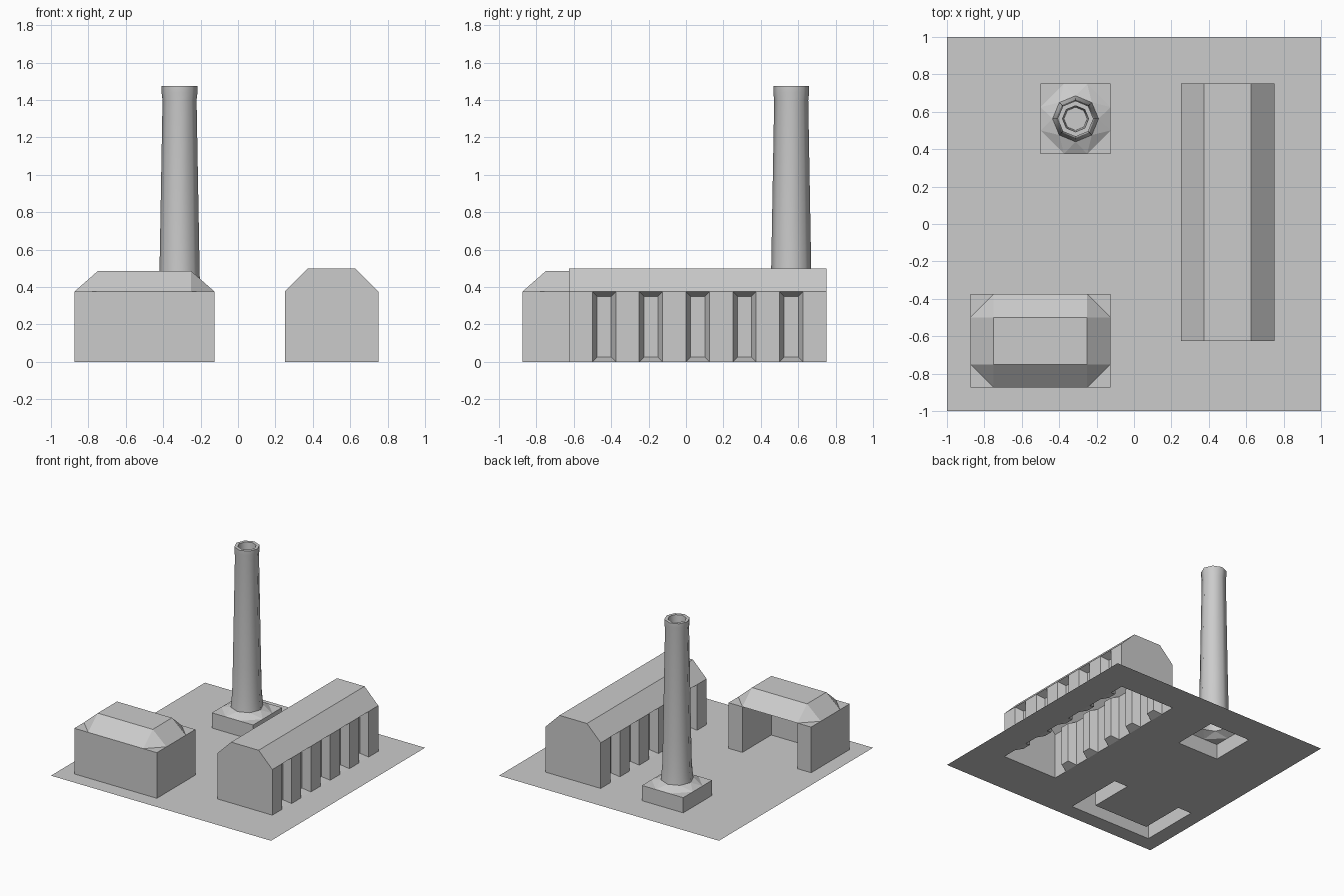
import bpy, bmesh, math
from mathutils import Vector

cube = bpy.data.objects.get("Cube")
if cube:
    bpy.data.objects.remove(cube, do_unlink=True)

grey = bpy.data.materials.new("plain_grey")
grey.use_nodes = True
COLOUR = (0.6, 0.6, 0.6, 1)
grey.diffuse_color = COLOUR
grey.node_tree.nodes["Principled BSDF"].inputs["Base Color"].default_value = COLOUR


def face(bm, *points):
    return bm.faces.new([bm.verts.new(p) for p in points])


def walls(bm, outline, z0, z1):
    """Upright walls along a closed anticlockwise outline."""
    for (ax, ay), (bx, by) in zip(outline, outline[1:] + outline[:1]):
        face(bm, (ax, ay, z0), (bx, by, z0), (bx, by, z1), (ax, ay, z1))


def rect(x0, y0, x1, y1):
    return [(x0, y0), (x1, y0), (x1, y1), (x0, y1)]


def cut_corners(x0, y0, x1, y1, c):
    """Anticlockwise octagon made by cutting a rectangle's corners."""
    return [(x1, y0 + c), (x1, y1 - c), (x1 - c, y1), (x0 + c, y1),
            (x0, y1 - c), (x0, y0 + c), (x0 + c, y0), (x1 - c, y0)]


def corner_ledges(bm, x0, y0, x1, y1, c, z):
    """Flat triangles between a rectangle and its corner-cut octagon."""
    for x, sx in ((x0, 1), (x1, -1)):
        for y, sy in ((y0, 1), (y1, -1)):
            tri = [(x, y, z), (x + sx * c, y, z), (x, y + sy * c, z)]
            face(bm, *(tri if sx * sy > 0 else tri[::-1]))


def finish(bm, name):
    bmesh.ops.remove_doubles(bm, verts=bm.verts, dist=0.0005)
    mesh = bpy.data.meshes.new(name)
    bm.to_mesh(mesh)
    bm.free()
    mesh.materials.append(grey)
    obj = bpy.data.objects.new(name, mesh)
    bpy.context.collection.objects.link(obj)
    return obj


T = 0.125          # module: wall thickness, recess width
EAVE = 3 * T
HALL = (0.25, -0.625, 0.75, 0.75)
HOUSE = (-0.875, -0.875, -0.125, -0.375)
BASE = (-0.5, 0.375, -0.125, 0.75)

# Ground sheet, left open beneath the walls
hx0, hy0, hx1, hy1 = HOUSE
holes = [HALL, BASE, (hx0, hy0, hx1, hy0 + T),
         (hx0, hy0, hx0 + T, hy1), (hx1 - T, hy0, hx1, hy1)]
xs = sorted({-1, 1} | {h[i] for h in holes for i in (0, 2)})
ys = sorted({-1, 1} | {h[i] for h in holes for i in (1, 3)})
bm = bmesh.new()
for x0, x1 in zip(xs, xs[1:]):
    for y0, y1 in zip(ys, ys[1:]):
        cx, cy = (x0 + x1) / 2, (y0 + y1) / 2
        if not any(h[0] < cx < h[2] and h[1] < cy < h[3] for h in holes):
            face(bm, *[(x, y, 0) for x, y in rect(x0, y0, x1, y1)])
bmesh.ops.remove_doubles(bm, verts=bm.verts, dist=0.0005)
bmesh.ops.dissolve_limit(bm, angle_limit=0.01, verts=bm.verts, edges=bm.edges)
finish(bm, "ground")

# Long hall: gable ends, faceted roof, bevelled recesses along both sides
x0, y0, x1, y1 = HALL
bm = bmesh.new()
gable = [(x0, 0), (x1, 0), (x1, EAVE), (x1 - T, EAVE + T), (x0 + T, EAVE + T), (x0, EAVE)]
face(bm, *[(x, y0, z) for x, z in gable])
face(bm, *[(x, y1, z) for x, z in gable[::-1]])
for (ax, az), (bx, bz) in zip(gable[2:], gable[3:]):
    face(bm, (ax, y0, az), (ax, y1, az), (bx, y1, bz), (bx, y0, bz))
recesses = []
for i in range(11):
    a, b = y0 + i * T, y0 + (i + 1) * T
    right = face(bm, (x1, a, 0), (x1, b, 0), (x1, b, EAVE), (x1, a, EAVE))
    left = face(bm, (x0, b, 0), (x0, a, 0), (x0, a, EAVE), (x0, b, EAVE))
    if i % 2:
        recesses += [right, left]
bm.normal_update()
bmesh.ops.inset_individual(bm, faces=recesses, thickness=0.035, depth=-T / 2)
finish(bm, "hall")

# Small house: three thick walls around an open back, hipped roof
x0, y0, x1, y1 = HOUSE
RIDGE = 0.485
bm = bmesh.new()
walls(bm, [(x0, y0), (x1, y0), (x1, y1), (x1 - T, y1), (x1 - T, y0 + T),
           (x0 + T, y0 + T), (x0 + T, y1), (x0, y1)], 0, EAVE)
corner_ledges(bm, x0, y0, x1, y1, T, EAVE)
eaves = cut_corners(x0, y0, x1, y1, T)
inner = rect(x0 + T, y0 + T, x1 - T, y1 - T)
face(bm, *[(x, y, RIDGE) for x, y in inner])
face(bm, *[(x, y, EAVE) for x, y in rect(x0 + T, y0 + T, x1 - T, y1)[::-1]])
tops = [inner[1], inner[2], inner[3], inner[0]]
for k in range(4):
    a, b, c = eaves[2 * k], eaves[2 * k + 1], eaves[(2 * k + 2) % 8]
    p, q = tops[k], tops[(k + 1) % 4]
    face(bm, (*a, EAVE), (*b, EAVE), (*q, RIDGE), (*p, RIDGE))
    face(bm, (*b, EAVE), (*c, EAVE), (*q, RIDGE))
finish(bm, "house")

# Chimney base: square block with faceted skirt up to the shaft
x0, y0, x1, y1 = BASE
centre = Vector(((x0 + x1) / 2, (y0 + y1) / 2, 0))
FOOT = 0.16


def ring(radius, z):
    return [centre + Vector((radius * math.cos(k * math.pi / 4),
                             radius * math.sin(k * math.pi / 4), z)) for k in range(8)]


bm = bmesh.new()
walls(bm, rect(*BASE), 0, T)
corner_ledges(bm, *BASE, T, T)
skirt = [(x, y, T) for x, y in cut_corners(*BASE, T)]
skirt = skirt[1:] + skirt[:1]
foot = ring(0.123, FOOT)
for k in range(8):
    n = (k + 1) % 8
    face(bm, foot[k], skirt[k], foot[n])
    face(bm, skirt[k], skirt[n], foot[n])
finish(bm, "chimney_base")

# Chimney shaft: eight-sided lathe with flared lip and hollow mouth
profile = [(0.123, FOOT), (0.112, 0.28), (0.107, 0.5), (0.091, 1.4),
           (0.096, 1.44), (0.096, 1.475), (0.07, 1.475), (0.062, 1.36)]
bm = bmesh.new()
rings = [ring(r, z) for r, z in profile]
for low, high in zip(rings, rings[1:]):
    for k in range(8):
        n = (k + 1) % 8
        face(bm, low[k], low[n], high[n], high[k])
face(bm, *rings[-1])
shaft = finish(bm, "chimney_shaft")
bpy.ops.object.select_all(action='DESELECT')
shaft.select_set(True)
bpy.context.view_layer.objects.active = shaft
bpy.ops.object.shade_smooth_by_angle(angle=math.radians(50))
